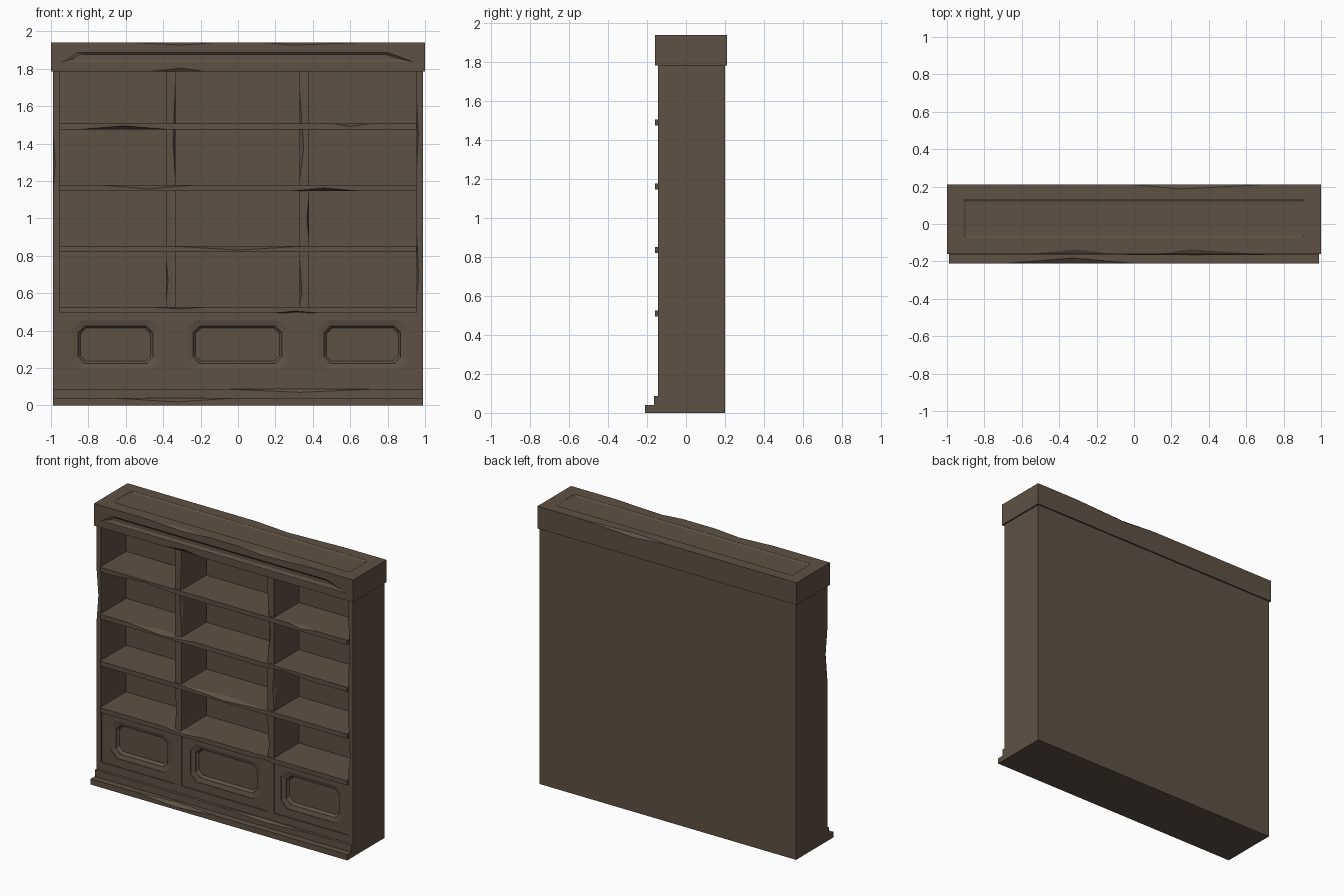
import bpy, bmesh
from mathutils import Vector as V

if "Cube" in bpy.data.objects:
    bpy.data.objects.remove(bpy.data.objects["Cube"])

wood = bpy.data.materials.new("dark brown wood")
wood.diffuse_color = (0.112, 0.082, 0.058, 1)
wood.use_nodes = True
wood.node_tree.nodes["Principled BSDF"].inputs["Base Color"].default_value = wood.diffuse_color


def make(name, bm):
    bmesh.ops.recalc_face_normals(bm, faces=bm.faces)
    me = bpy.data.meshes.new(name)
    bm.to_mesh(me)
    bm.free()
    me.materials.append(wood)
    ob = bpy.data.objects.new(name, me)
    bpy.context.collection.objects.link(ob)
    return ob


def box(name, x0, x1, y0, y1, z0, z1):
    bm = bmesh.new()
    bmesh.ops.create_cube(bm, size=1)
    for v in bm.verts:
        v.co = ((x0 + x1) / 2 + v.co.x * (x1 - x0),
                (y0 + y1) / 2 + v.co.y * (y1 - y0),
                (z0 + z1) / 2 + v.co.z * (z1 - z0))
    return make(name, bm)


def loft(loops):
    """Closed solid through a stack of matching loops."""
    bm = bmesh.new()
    rings = [[bm.verts.new(p) for p in lp] for lp in loops]
    for a, b in zip(rings, rings[1:]):
        for i in range(len(a)):
            j = (i + 1) % len(a)
            bm.faces.new((a[i], a[j], b[j], b[i]))
    bm.faces.new(rings[0])
    bm.faces.new(rings[-1])
    return make("cutter", bm)


def cut(ob, cutter):
    cutter.hide_render = True
    m = ob.modifiers.new("cut", 'BOOLEAN')
    m.operation, m.solver, m.object = 'DIFFERENCE', 'EXACT', cutter
    bpy.context.view_layer.objects.active = ob
    bpy.ops.object.modifier_apply(modifier=m.name)
    bpy.data.objects.remove(cutter)


def chip(ob, a, b, t, n1, n2, d1, d2):
    """Wedge-shaped wear on edge a-b; deepest at fraction t."""
    a, b, n1, n2 = V(a), V(b), V(n1), V(n2)
    e = 0.001
    mid = a.lerp(b, t)
    pts = [a + (n1 + n2) * e, b + (n1 + n2) * e,
           mid - n2 * d2 + n1 * e, mid - n1 * d1 + n2 * e]
    bm = bmesh.new()
    v = [bm.verts.new(p) for p in pts]
    for f in ((0, 1, 2), (0, 3, 1), (1, 3, 2), (0, 2, 3)):
        bm.faces.new([v[i] for i in f])
    cut(ob, make("cutter", bm))


FRONT, UP, DOWN = (0, -1, 0), (0, 0, 1), (0, 0, -1)
LEFT, RIGHT = (-1, 0, 0), (1, 0, 0)


def chip_x(ob, x0, x1, xp, y, z, n2, dz, dy=0.025, n1=FRONT):
    chip(ob, (x0, y, z), (x1, y, z), (xp - x0) / (x1 - x0), n1, n2, dy, dz)


def chip_z(ob, z0, z1, zp, x, n2, dx, y=-0.145):
    chip(ob, (x, y, z0), (x, y, z1), (zp - z0) / (z1 - z0), FRONT, n2, 0.025, dx)


def octagon(x0, x1, z0, z1, c, y):
    return [(x0 + c, y, z0), (x1 - c, y, z0), (x1, y, z0 + c), (x1, y, z1 - c),
            (x1 - c, y, z1), (x0 + c, y, z1), (x0, y, z1 - c), (x0, y, z0 + c)]


# Carcass: sides and back
left_side = box("left_side", -0.99, -0.955, -0.145, 0.2, 0, 1.79)
right_side = box("right_side", 0.955, 0.99, -0.145, 0.2, 0, 1.79)
chip_z(left_side, 1.1, 1.5, 1.3, -0.99, LEFT, 0.014)
chip_z(right_side, 0.58, 0.95, 0.68, 0.955, LEFT, 0.012)
chip_z(right_side, 1.25, 1.65, 1.45, 0.955, LEFT, 0.01)
box("back_panel", -0.955, 0.955, 0.13, 0.2, 0, 1.79)

# Lower cabinet with octagonal recessed panels
cabinet = box("lower_cabinet", -0.955, 0.955, -0.138, 0.13, 0, 0.51)
f = -0.138
for x0, x1 in ((-0.885, -0.425), (-0.27, 0.265), (0.43, 0.9)):
    def ring(d, c, y):
        return octagon(x0 + d, x1 - d, 0.195 + d, 0.455 - d, c, y)
    cut(cabinet, loft([ring(0, 0.045, f - 0.02), ring(0, 0.045, f + 0.004),
                       ring(0.03, 0.035, f + 0.012), ring(0.032, 0.034, f + 0.022),
                       ring(0.042, 0.03, f + 0.034)]))
box("bottom_rail", -0.955, 0.955, -0.145, -0.13, 0, 0.14)

# Dividers
left_div = box("left_divider", -0.385, -0.335, -0.145, 0.14, 0.14, 1.79)
right_div = box("right_divider", 0.33, 0.38, -0.145, 0.14, 0.14, 1.79)
chip_z(left_div, 1.19, 1.76, 1.4, -0.335, RIGHT, 0.013)
chip_z(left_div, 0.54, 0.8, 0.67, -0.385, LEFT, 0.012)
chip_z(right_div, 1.19, 1.7, 1.38, 0.33, LEFT, 0.022)
chip_z(right_div, 0.86, 1.14, 1.0, 0.38, RIGHT, 0.012)
chip_z(right_div, 0.53, 0.8, 0.6, 0.33, LEFT, 0.012)

# Shelves, with worn front edges: (x0, x1, peak, is_top, depth)
wear = [[(-0.87, -0.35, -0.61, 0, 0.021), (0.5, 0.72, 0.6, 1, 0.016)],
        [(-0.76, -0.2, -0.48, 1, 0.022), (0.27, 0.66, 0.46, 0, 0.016)],
        [(-0.38, 0.38, 0.0, 1, 0.022)],
        [(-0.5, -0.14, -0.3, 1, 0.012), (0.19, 0.43, 0.31, 0, 0.01)]]
for i, z in enumerate((1.475, 1.147, 0.82, 0.495)):
    shelf = box("shelf_%d" % (i + 1), -0.955, 0.955, -0.16, 0.14, z, z + 0.032)
    for x0, x1, xp, top, d in wear[i]:
        chip_x(shelf, x0, x1, xp, -0.16, z + 0.032 * top, UP if top else DOWN, d, 0.04)

# Stepped plinth
low = box("plinth_lower", -0.99, 0.99, -0.21, -0.13, 0, 0.04)
high = box("plinth_upper", -0.99, 0.99, -0.165, -0.13, 0.03, 0.087)
chip_x(low, -0.7, 0.02, -0.33, -0.21, 0.04, UP, 0.022, 0.03)
chip_x(high, -0.1, 0.76, 0.33, -0.165, 0.087, UP, 0.018, 0.018)

# Crown block with front groove and sunken top
crown = box("crown", -1, 1, -0.16, 0.21, 1.785, 1.94)


def trap(a, b, c, d, z0, z1, y):
    return [(a, y, z0), (b, y, z0), (c, y, z1), (d, y, z1)]


cut(crown, loft([trap(-0.945, 0.94, 0.8, -0.87, 1.836, 1.888, -0.18),
                 trap(-0.945, 0.94, 0.8, -0.87, 1.836, 1.888, -0.158),
                 trap(-0.88, 0.87, 0.79, -0.83, 1.852, 1.876, -0.148)]))


def rect(d, z):
    x0, y0, y1 = 0.912 - d, -0.073 + d, 0.133 - d
    return [(-x0, y0, z), (x0, y0, z), (x0, y1, z), (-x0, y1, z)]


cut(crown, loft([rect(0, 1.96), rect(0, 1.939), rect(0.012, 1.932)]))
chip_x(crown, -0.6, -0.1, -0.3, -0.16, 1.94, UP, 0.014, 0.026)
chip_x(crown, 0.12, 0.7, 0.3, -0.16, 1.94, UP, 0.014, 0.028)
chip_x(crown, -0.5, -0.16, -0.3, -0.16, 1.785, DOWN, 0.02, 0.014)
chip_x(crown, -0.02, 0.72, 0.25, 0.21, 1.94, UP, 0.022, 0.024, (0, 1, 0))
